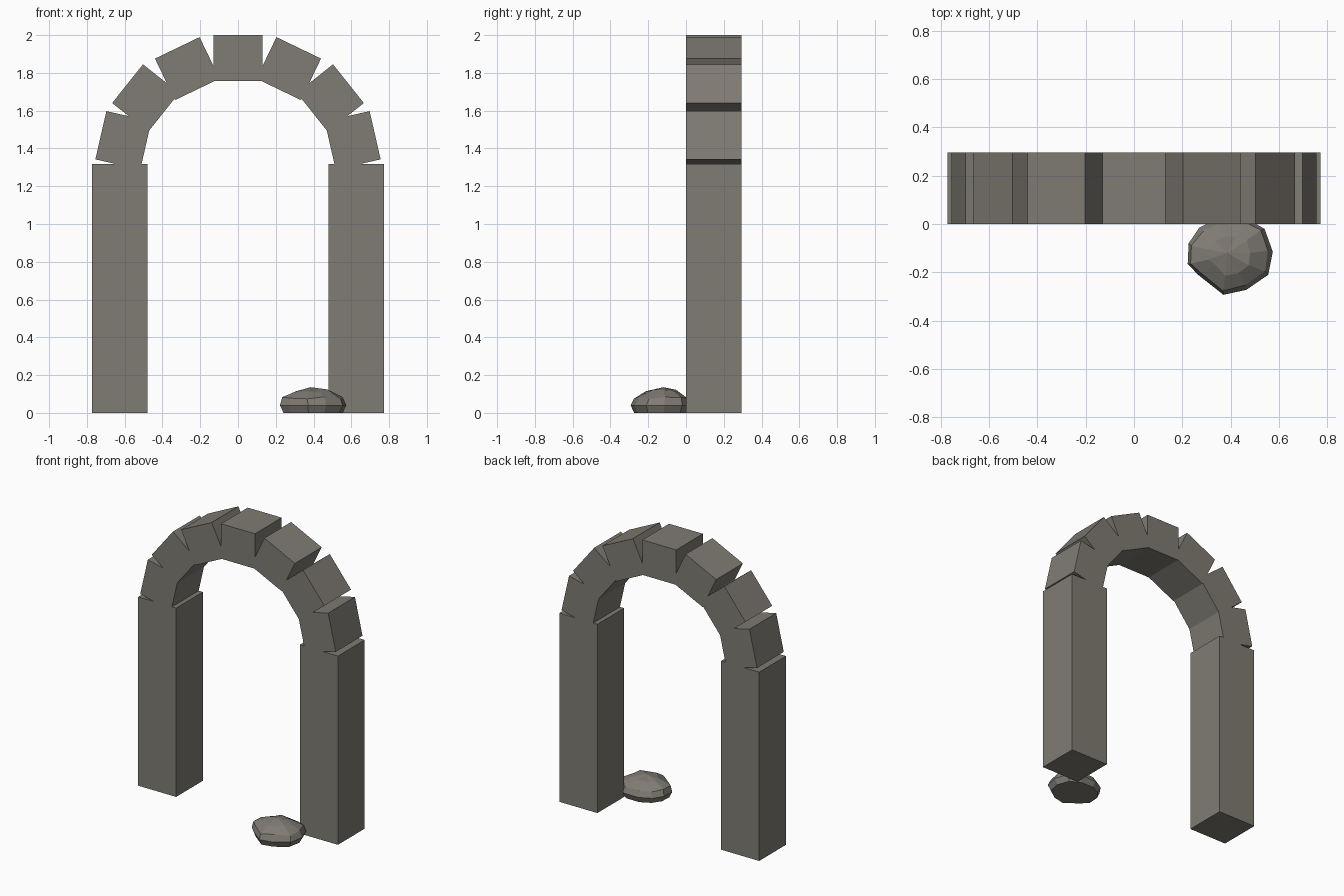
import bpy, bmesh, math, random
from mathutils import Matrix, Vector

if "Cube" in bpy.data.objects:
    bpy.data.objects.remove(bpy.data.objects["Cube"])

random.seed(4)
DEPTH = 0.295          # arch thickness, from y = 0 to y = DEPTH

stone = bpy.data.materials.new("grey stone")
stone.diffuse_color = (0.215, 0.2, 0.172, 1)
stone.use_nodes = True
stone.node_tree.nodes["Principled BSDF"].inputs["Base Color"].default_value = stone.diffuse_color


def finish(name, bm):
    bmesh.ops.recalc_face_normals(bm, faces=bm.faces)
    me = bpy.data.meshes.new(name)
    bm.to_mesh(me)
    bm.free()
    me.materials.append(stone)
    ob = bpy.data.objects.new(name, me)
    bpy.context.collection.objects.link(ob)
    return ob


def block(name, x, z, w, h, tilt=0):
    """Box centred on (x, z), tilted clockwise as seen from the front."""
    bm = bmesh.new()
    m = (Matrix.Translation((x, DEPTH / 2, z)) @ Matrix.Rotation(tilt, 4, 'Y')
         @ Matrix.Diagonal((w, DEPTH, h, 1)))
    bmesh.ops.create_cube(bm, size=1, matrix=m)
    return finish(name, bm)


# Pillars
for side, s in (("left", -1), ("right", 1)):
    block(side + "_pillar", s * 0.625, 0.659, 0.294, 1.318)

# Arch stones: outer-face midpoints, each turned a further seventh of 180 degrees
STONE_W, STONE_H = 0.262, 0.244
tops = [(0, 2.0), (0.3215, 1.9325), (0.5845, 1.743), (0.726, 1.47)]
for i, (x, z) in enumerate(tops):
    a = i * math.pi / 7
    cx = x - math.sin(a) * STONE_H / 2
    cz = z - math.cos(a) * STONE_H / 2
    if i == 0:
        block("keystone", 0, cz, STONE_W, STONE_H)
    else:
        for side, s in (("left", -1), ("right", 1)):
            block(f"{side}_arch_stone_{i}", s * cx, cz, STONE_W, STONE_H, s * a)

# Fallen rock: faceted rings around an irregular outline
outline = [(0.222, -0.165), (0.265, -0.21), (0.37, -0.293), (0.465, -0.272),
           (0.555, -0.21), (0.574, -0.115), (0.54, -0.02), (0.46, 0.025),
           (0.35, 0.025), (0.27, -0.015), (0.226, -0.08)]
centre = Vector((0.395, -0.125))
bm = bmesh.new()
rings = []
for z, scale, jit in ((0, 0.89, 0), (0.04, 1.0, 0), (0.08, 0.9, 0.006),
                      (0.118, 0.5, 0.006)):
    ring = []
    for p in outline:
        q = centre + (Vector(p) - centre) * scale
        dx, dy, dz = (random.uniform(-jit, jit) for _ in range(3))
        ring.append(bm.verts.new((q.x + dx, q.y + dy, z + dz)))
    rings.append(ring)
n = len(outline)
for lo, hi in zip(rings, rings[1:]):
    for k in range(n):
        bm.faces.new((lo[k], lo[(k + 1) % n], hi[(k + 1) % n], hi[k]))
peak = bm.verts.new((0.385, -0.12, 0.136))
for k in range(n):
    bm.faces.new((rings[-1][k], rings[-1][(k + 1) % n], peak))
bm.faces.new(rings[0][::-1])
finish("fallen_rock", bm)
